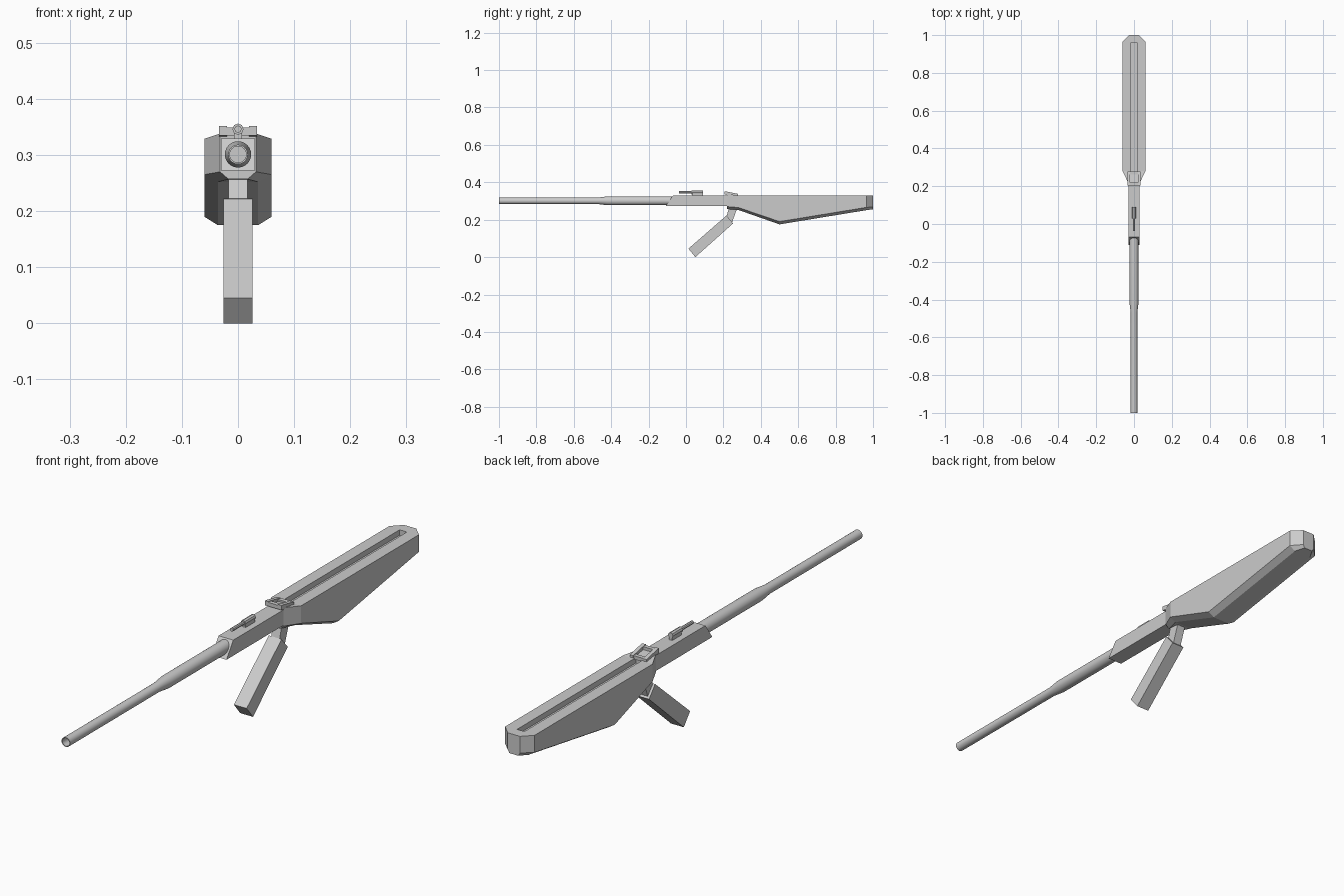
import bpy, bmesh, math

if "Cube" in bpy.data.objects:
    bpy.data.objects.remove(bpy.data.objects["Cube"])


def finish(name, bm):
    bmesh.ops.recalc_face_normals(bm, faces=bm.faces)
    me = bpy.data.meshes.new(name)
    bm.to_mesh(me)
    bm.free()
    ob = bpy.data.objects.new(name, me)
    bpy.context.collection.objects.link(ob)
    return ob


def loft(name, rings):
    """Skin a list of equal-length point rings and cap both ends."""
    bm = bmesh.new()
    vs = [[bm.verts.new(p) for p in r] for r in rings]
    n = len(vs[0])
    for a, b in zip(vs, vs[1:]):
        for i in range(n):
            j = (i + 1) % n
            bm.faces.new((a[i], a[j], b[j], b[i]))
    bm.faces.new(vs[0])
    bm.faces.new(vs[-1][::-1])
    return finish(name, bm)


def side_prism(name, profile, x0, x1):
    """Extrude a (y, z) side profile across x."""
    return loft(name, [[(x, y, z) for y, z in profile] for x in (x0, x1)])


def box(name, x0, x1, y0, y1, z0, z1):
    return side_prism(name, [(y0, z0), (y1, z0), (y1, z1), (y0, z1)], x0, x1)


def lathe(name, profile, cz, sides):
    """Revolve (y, radius) points around a y-directed axis at height cz."""
    ang = [2 * math.pi * i / sides for i in range(sides)]
    ob = loft(name, [[(r * math.cos(a), y, cz + r * math.sin(a)) for a in ang]
                     for y, r in profile])
    bpy.ops.object.select_all(action='DESELECT')
    ob.select_set(True)
    bpy.context.view_layer.objects.active = ob
    bpy.ops.object.shade_smooth_by_angle(angle=math.radians(30))
    return ob


# Barrel with stepped thickness and open muzzle
lathe("barrel", [(-0.9, 0.0145), (-1, 0.0145), (-1, 0.0175), (-0.47, 0.0175),
                 (-0.42, 0.0235), (-0.04, 0.0235)], 0.301, 24)

# Receiver with raked front
side_prism("receiver", [(-0.11, 0.272), (0.25, 0.272), (0.25, 0.329),
                        (-0.07, 0.329)], -0.03, 0.03)

# Stock: y, half width, bottom half width, top, side bottom, bottom
sections = [(0.22, 0.032, 0.017, 0.338, 0.27, 0.257),
            (0.28, 0.06, 0.036, 0.329, 0.265, 0.252),
            (0.50, 0.06, 0.036, 0.329, 0.190, 0.175),
            (0.965, 0.06, 0.036, 0.329, 0.266, 0.251),
            (1.00, 0.025, 0.018, 0.329, 0.268, 0.256)]
stock = loft("stock", [[(-w, y, t), (w, y, t), (w, y, s), (b, y, z),
                        (-b, y, z), (-w, y, s)]
                       for y, w, b, t, s, z in sections])

# Long slot in the top of the stock
cutter = box("slot_cutter", -0.015, 0.015, 0.27, 0.96, 0.309, 0.38)
cutter.hide_render = True
cutter.hide_set(True)
cut = stock.modifiers.new("slot", 'BOOLEAN')
cut.operation = 'DIFFERENCE'
cut.solver = 'EXACT'
cut.object = cutter

# Grip and its neck
side_prism("grip", [(0.013, 0.045), (0.05, 0.0), (0.252, 0.18), (0.216, 0.222)],
           -0.026, 0.026)
side_prism("grip_neck", [(0.215, 0.212), (0.245, 0.182), (0.275, 0.265),
                         (0.23, 0.265)], -0.017, 0.017)

# Rear sight frame
for s, side in ((-1, "left"), (1, "right")):
    side_prism("rear_sight_rail_" + side, [(0.205, 0.335), (0.278, 0.325),
               (0.278, 0.338), (0.22, 0.35), (0.205, 0.352)], s * 0.02, s * 0.034)
box("rear_sight_front_bar", -0.03, 0.03, 0.205, 0.22, 0.335, 0.349)
box("rear_sight_back_bar", -0.03, 0.03, 0.262, 0.277, 0.325, 0.338)

# Front sight block with thin rod
box("front_sight_foot", -0.007, 0.007, 0.035, 0.09, 0.325, 0.347)
lathe("front_sight_body", [(0.03, 0.01), (0.09, 0.01)], 0.346, 8)
lathe("front_sight_rod", [(-0.037, 0.0065), (0.035, 0.0065)], 0.346, 8)
